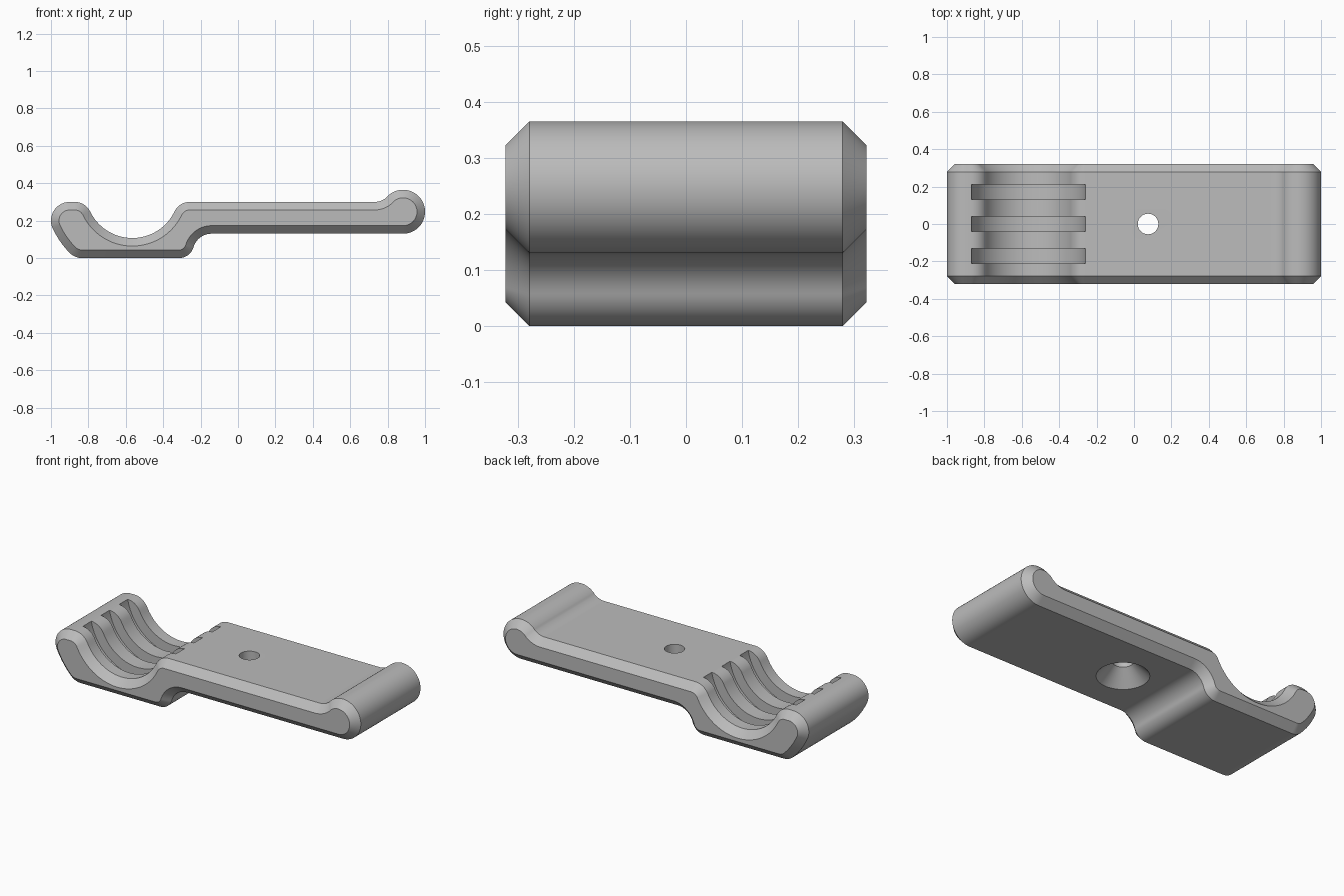
import bpy, bmesh
from math import sin, cos, radians, ceil
from mathutils import Vector, Matrix

cube = bpy.data.objects.get("Cube")
if cube:
    bpy.data.objects.remove(cube, do_unlink=True)

HALF_WIDTH, BEVEL = 0.322, 0.043
BOWL_X, BOWL_Z = -0.565, 0.357      # axis of the cradle

# Side profile as tangent arcs: centre x, centre z, radius, start, end.
# A falling angle means the arc is hollow.
ARCS = [
    (-0.835, 0.09, 0.09, 225, 270),         # cradle base, outer corner
    (-0.315, 0.08, 0.08, 270, 344),         # cradle base, inner corner
    (-0.142, 0.03, 0.10, 164, 90),          # step up to the plate
    (0.8825, 0.2475, 0.1175, 270, 495),     # rolled end
    (0.729, 0.40, 0.10, 315, 270),          # hollow beside the rolled end
    (-0.258, 0.21, 0.09, 90, 154.4),        # cradle inner lip
    (BOWL_X, BOWL_Z, 0.25, -25.6, -154.4),  # cradle bowl
    (-0.872, 0.21, 0.09, 25.6, 90),         # cradle outer lip
    (-0.90, 0.20, 0.10, 90, 205),           # outer tip
    (BOWL_X, BOWL_Z, 0.47, 205, 225),       # outer wall
]


def profile():
    """Points with their outward normals, joined end to end."""
    out = []
    for cx, cz, r, a0, a1 in ARCS:
        side = 1 if a1 > a0 else -1
        steps = ceil(abs(a1 - a0) / 4)
        for i in range(steps + 1):
            a = radians(a0 + (a1 - a0) * i / steps)
            d = Vector((cos(a), sin(a)))
            p = Vector((cx, cz)) + d * r
            if not out or min((p - out[-1][0]).length, (p - out[0][0]).length) > 0.003:
                out.append((p, d * side))
    return out


def make_object(name, bm):
    bmesh.ops.recalc_face_normals(bm, faces=bm.faces)
    mesh = bpy.data.meshes.new(name)
    bm.to_mesh(mesh)
    bm.free()
    ob = bpy.data.objects.new(name, mesh)
    bpy.context.collection.objects.link(ob)
    return ob


def loft(bm, rings):
    """Skin a stack of matching rings and close both ends."""
    n = len(rings[0])
    loops = [[bm.verts.new(p) for p in ring] for ring in rings]
    for a, b in zip(loops, loops[1:]):
        for i in range(n):
            j = (i + 1) % n
            bm.faces.new((a[i], a[j], b[j], b[i]))
    bm.faces.new(loops[0])
    bm.faces.new(loops[-1])


# Bracket body with bevelled side edges
outline = profile()
sections = [(-HALF_WIDTH, BEVEL), (BEVEL - HALF_WIDTH, 0),
            (HALF_WIDTH - BEVEL, 0), (HALF_WIDTH, BEVEL)]
bm = bmesh.new()
loft(bm, [[(p.x - n.x * inset, y, p.y - n.y * inset) for p, n in outline]
          for y, inset in sections])
body = make_object("bracket_body", bm)

cutters = []

# Three grip grooves around the cradle bowl
for y in (-0.17, 0, 0.17):
    bm = bmesh.new()
    bmesh.ops.create_cone(bm, cap_ends=True, segments=96, radius1=0.31, radius2=0.31,
                          depth=0.08, matrix=Matrix.Translation((BOWL_X, y, BOWL_Z))
                          @ Matrix.Rotation(radians(90), 4, "X"))
    cutters.append(make_object("groove_cutter", bm))

# Countersunk screw hole, turned from a radius and height profile
bm = bmesh.new()
loft(bm, [[(0.075 + r * cos(radians(a)), r * sin(radians(a)), z) for a in range(0, 360, 6)]
          for r, z in ((0.15, 0.12), (0.055, 0.215), (0.055, 0.35))])
cutters.append(make_object("screw_hole_cutter", bm))

bpy.ops.object.select_all(action="DESELECT")
body.select_set(True)
bpy.context.view_layer.objects.active = body
for cutter in cutters:
    cutter.hide_render = True
    mod = body.modifiers.new("cut", "BOOLEAN")
    mod.operation, mod.solver, mod.object = "DIFFERENCE", "EXACT", cutter
    bpy.ops.object.modifier_apply(modifier=mod.name)
    bpy.data.objects.remove(cutter, do_unlink=True)

# Plain grey finish
grey = bpy.data.materials.new("plain_grey")
grey.use_nodes = True
colour = (0.5, 0.5, 0.5, 1)
grey.diffuse_color = colour
grey.node_tree.nodes["Principled BSDF"].inputs["Base Color"].default_value = colour
body.data.materials.clear()
body.data.materials.append(grey)
bpy.ops.object.shade_smooth_by_angle(angle=radians(30))
